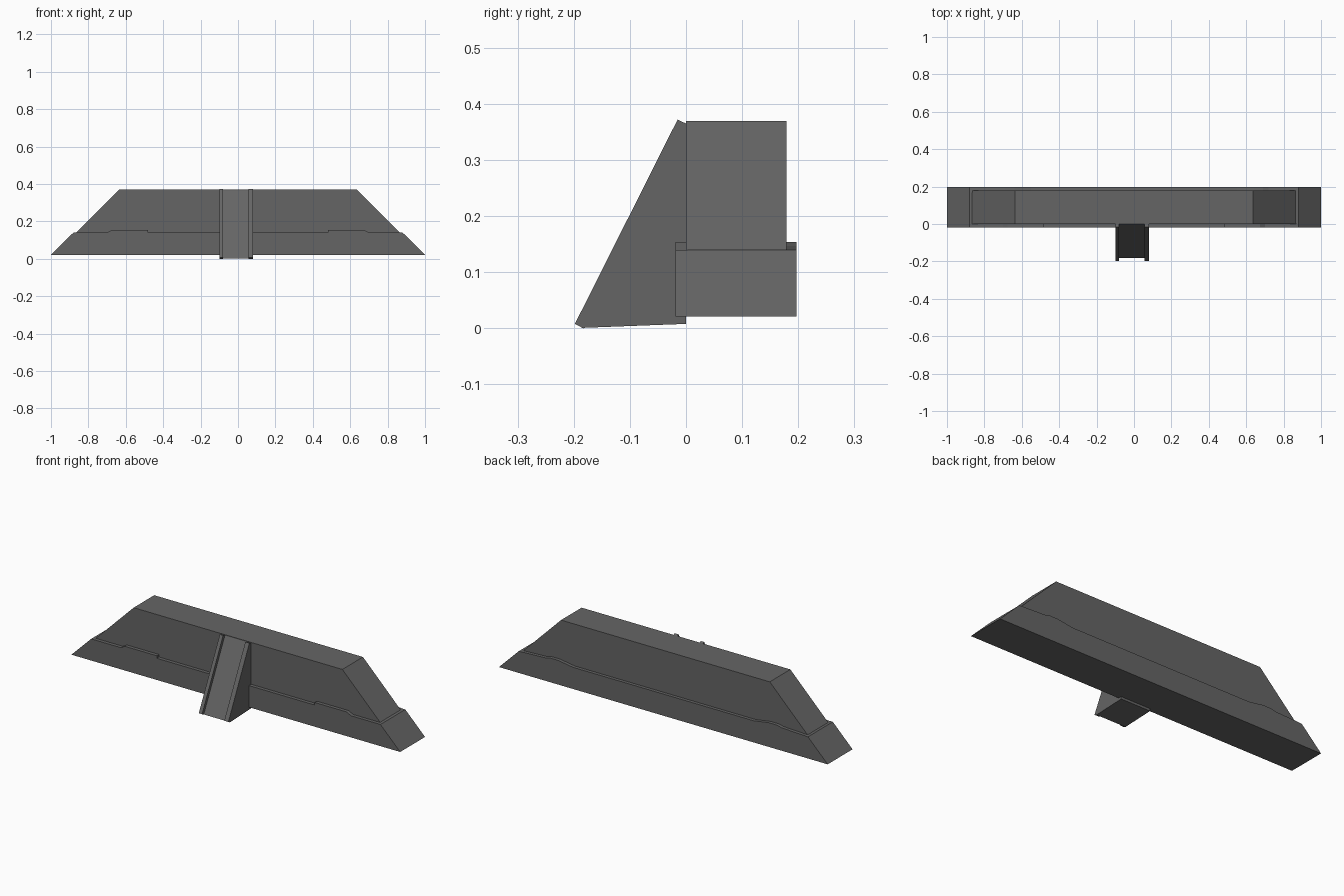
import bpy
import bmesh

if "Cube" in bpy.data.objects:
    bpy.data.objects.remove(bpy.data.objects["Cube"])

grey = bpy.data.materials.new("dark grey")
grey.diffuse_color = (0.13, 0.13, 0.13, 1)
grey.use_nodes = True
grey.node_tree.nodes["Principled BSDF"].inputs["Base Color"].default_value = grey.diffuse_color


def loft(name, sections):
    """Closed solid skinned through matching rings of points."""
    bm = bmesh.new()
    rings = [[bm.verts.new(p) for p in ring] for ring in sections]
    n = len(rings[0])
    for a, b in zip(rings, rings[1:]):
        for i in range(n):
            j = (i + 1) % n
            bm.faces.new((a[i], a[j], b[j], b[i]))
    bm.faces.new(rings[0])
    bm.faces.new(rings[-1])
    bmesh.ops.recalc_face_normals(bm, faces=bm.faces)
    mesh = bpy.data.meshes.new(name)
    bm.to_mesh(mesh)
    bm.free()
    obj = bpy.data.objects.new(name, mesh)
    bpy.context.collection.objects.link(obj)
    mesh.materials.append(grey)
    return obj


def mirrored(half):
    """Complete a right-hand xz outline with its mirror image."""
    return half + [(-x, z) for x, z in reversed(half)]


def along_y(profile, y):
    return [(x, y, z) for x, z in profile]


def along_x(profile, x):
    return [(x, y, z) for y, z in profile]


# Upper body: trapezoid block
upper = mirrored([(0.865, 0.14), (0.635, 0.37)])
loft("upper_body", [along_y(upper, y) for y in (0.0, 0.179)])

# Lower skirt: wider base with raised lips, stepped in front and tapered behind
front = mirrored([(1.0, 0.021), (0.88, 0.14), (0.70, 0.14),
                  (0.675, 0.154), (0.48, 0.154), (0.48, 0.14)])
back = mirrored([(1.0, 0.021), (0.88, 0.14), (0.72, 0.147),
                 (0.69, 0.154), (0.64, 0.154), (0.55, 0.14)])
loft("lower_skirt", [along_y(front, -0.019), along_y(front, 0.0),
                     along_y(back, 0.179), along_y(back, 0.197)])

# Front support: sloping wedge
wedge = [(0.0, 0.365), (-0.183, 0.001), (0.0, 0.008)]
loft("support_wedge", [along_x(wedge, x) for x in (-0.10, 0.08)])

# Rails on both edges of the slope
rail = [(0.0, 0.365), (-0.015, 0.372), (-0.198, 0.008), (-0.183, 0.0)]
for name, x0, x1 in (("left_rail", -0.10, -0.08), ("right_rail", 0.055, 0.08)):
    loft(name, [along_x(rail, x) for x in (x0, x1)])
